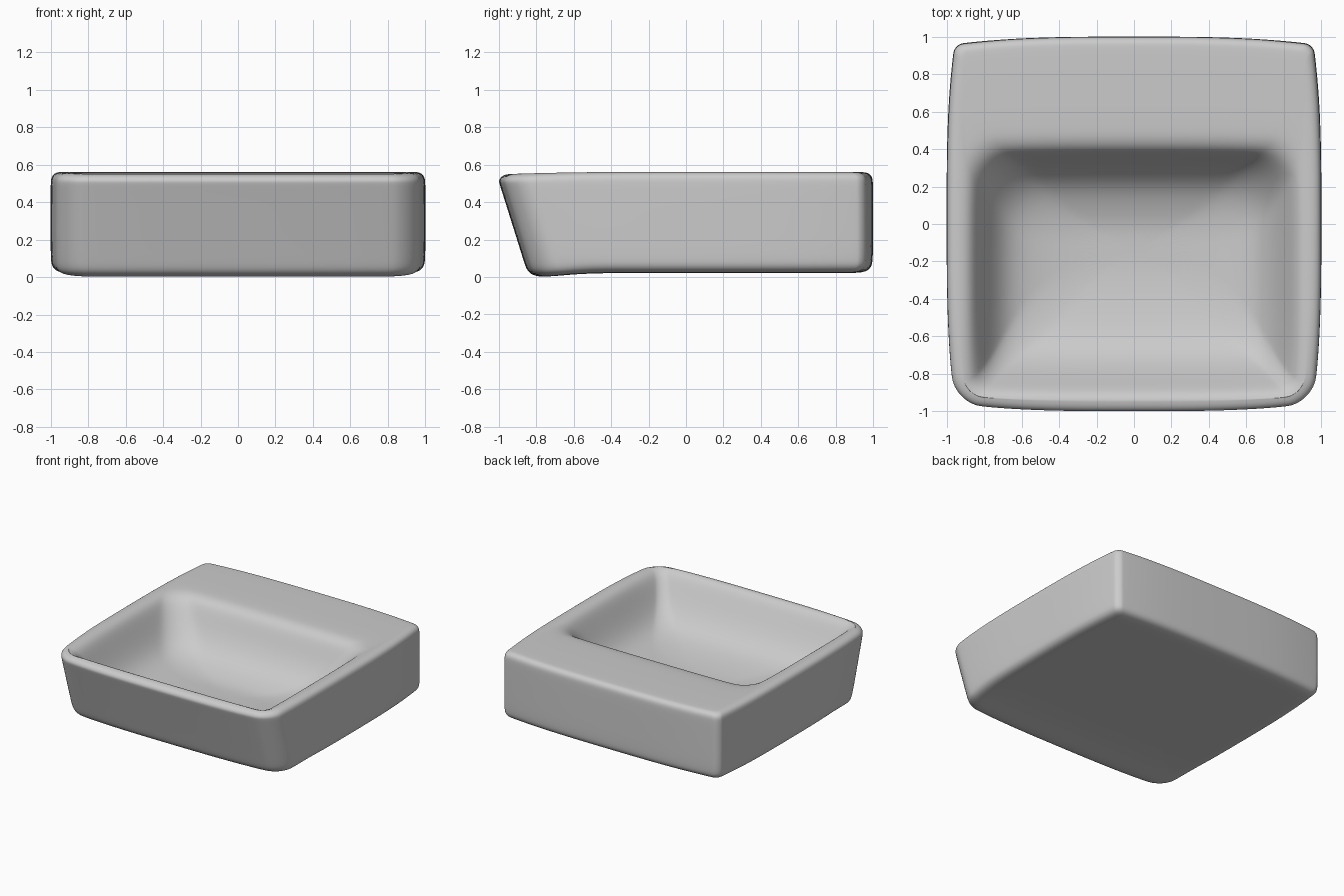
import bpy, bmesh, math

if "Cube" in bpy.data.objects:
    bpy.data.objects.remove(bpy.data.objects["Cube"])

K, M = 6, 10   # points per corner arc, points per side


def arc(cx, cy, r, a0):
    return [(cx + r * math.cos(math.radians(a0 + 90 * i / K)),
             cy + r * math.sin(math.radians(a0 + 90 * i / K))) for i in range(K + 1)]


def outline(hx, yf, yb, rf, rb, bulge, power=3.2):
    """Rounded rectangle whose sides bow outward; counter-clockwise."""
    corners = [arc(hx - rb, yb - rb, rb, 0), arc(-hx + rb, yb - rb, rb, 90),
               arc(-hx + rf, yf + rf, rf, 180), arc(hx - rf, yf + rf, rf, 270)]
    pts = []
    for i, c in enumerate(corners):
        pts += c
        a, b = c[-1], corners[(i + 1) % 4][0]
        pts += [(a[0] + (b[0] - a[0]) * t / M, a[1] + (b[1] - a[1]) * t / M) for t in range(1, M)]
    cy, hy = (yf + yb) / 2, (yb - yf) / 2
    return [(x * (1 - bulge * abs((y - cy) / hy) ** power),
             cy + (y - cy) * (1 - bulge * abs(x / hx) ** power)) for x, y in pts]


def outer(z, inset):
    """Section of the body; the front leans out towards the top."""
    front = -0.847 - 0.157 * min(max((z - 0.02) / 0.50, 0), 1)
    s = 1 - inset
    ring = outline(s, front + inset, 1 - inset, max(0.15 - inset * 0.5, 0.05),
                   max(0.05 - inset * 0.3, 0.025), 0.042)
    out = []
    for x, y in ring:
        dz = 0
        if z < 0.1:                       # underside dips at the front
            dz = -0.022 * min(max((-0.55 - y) / 0.2, 0), 1)
        if z > 0.5:                       # rim falls gently to the front
            dz = -0.014 * min(max((-0.3 - y) / 0.7, 0), 1) ** 2
        out.append((x, y, z + dz))
    return out


def basin(z, hx, yf, yb, rf, rb):
    return [(x, y, z - (0.012 * min(max((-0.3 - y) / 0.7, 0), 1) ** 2 if z > 0.5 else 0))
            for x, y in outline(hx, yf, yb, rf, rb, 0.02)]


# body: underside, rounded lower edge, wall, rounded upper edge
rings = [outer(0.021, 0.6), outer(0.021, 0.3), outer(0.021, 0.12), outer(0.023, 0.06),
         outer(0.035, 0.025), outer(0.06, 0.006), outer(0.1, 0), outer(0.3, 0),
         outer(0.49, 0), outer(0.525, 0.002), outer(0.546, 0.012), outer(0.558, 0.032),
         outer(0.562, 0.055)]
# bowl: deck edge, soft lip, walls, floor
rings += [basin(*p) for p in [
    (0.561, 0.92, -0.94, 0.52, 0.09, 0.14),
    (0.553, 0.89, -0.915, 0.455, 0.08, 0.15),
    (0.53, 0.86, -0.89, 0.405, 0.075, 0.16),
    (0.48, 0.83, -0.86, 0.37, 0.075, 0.18),
    (0.37, 0.775, -0.79, 0.315, 0.08, 0.20),
    (0.28, 0.715, -0.715, 0.25, 0.11, 0.21),
    (0.22, 0.64, -0.63, 0.18, 0.14, 0.20),
    (0.182, 0.53, -0.50, 0.095, 0.16, 0.17),
    (0.155, 0.36, -0.34, 0.01, 0.12, 0.12),
    (0.145, 0.18, -0.22, -0.07, 0.05, 0.05)]]

bm = bmesh.new()
loops = [[bm.verts.new(p) for p in r] for r in rings]
for a, b in zip(loops, loops[1:]):
    n = len(a)
    for i in range(n):
        j = (i + 1) % n
        bm.faces.new((a[i], a[j], b[j], b[i]))
bm.faces.new(loops[0][::-1])
bm.faces.new(loops[-1])
bmesh.ops.recalc_face_normals(bm, faces=bm.faces)
for f in bm.faces:
    f.smooth = True
mesh = bpy.data.meshes.new("washbasin")
bm.to_mesh(mesh)
bm.free()
sink = bpy.data.objects.new("washbasin", mesh)
bpy.context.collection.objects.link(sink)
sub = sink.modifiers.new("smooth", 'SUBSURF')
sub.levels = sub.render_levels = 2
